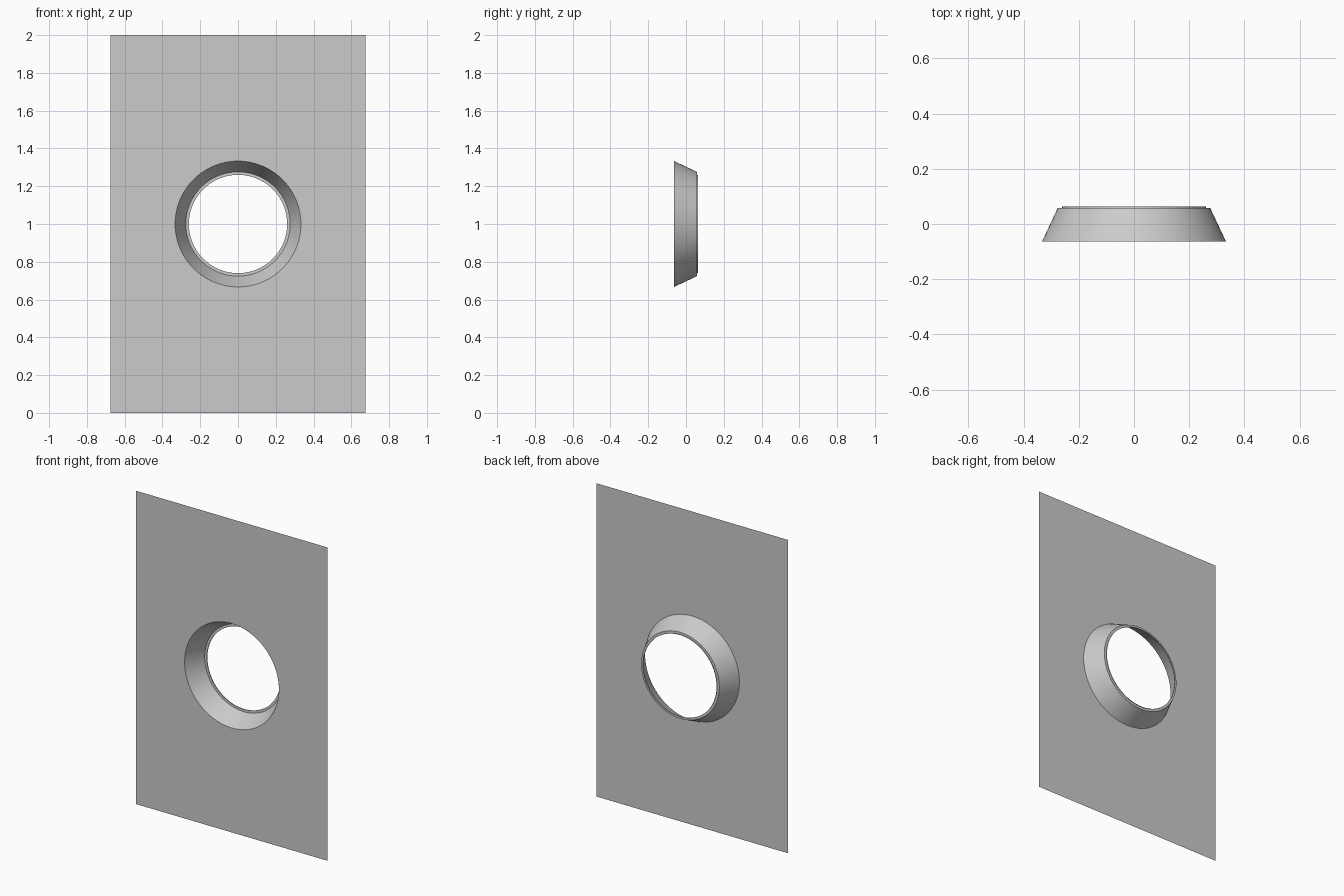
import bpy, bmesh
from math import cos, sin, tau

if "Cube" in bpy.data.objects:
    bpy.data.objects.remove(bpy.data.objects["Cube"])

SIDES = 96
CENTRE_Z = 1.0
HALF_WIDTH = 0.676
FRONT_Y, BACK_Y = -0.063, 0.063


def ring(bm, radius, y):
    return [bm.verts.new((radius * cos(tau * i / SIDES), y,
                          CENTRE_Z + radius * sin(tau * i / SIDES)))
            for i in range(SIDES)]


def loop_edges(bm, verts):
    return [bm.edges.new((a, b)) for a, b in zip(verts, verts[1:] + verts[:1])]


def finish(bm, name):
    mesh = bpy.data.meshes.new(name)
    bm.to_mesh(mesh)
    bm.free()
    obj = bpy.data.objects.new(name, mesh)
    bpy.context.collection.objects.link(obj)
    return obj


# Flat upright sheet with a round opening
bm = bmesh.new()
corners = [bm.verts.new((x * HALF_WIDTH, FRONT_Y, z))
           for x, z in ((-1, 0), (1, 0), (1, 2), (-1, 2))]
edges = loop_edges(bm, corners) + loop_edges(bm, ring(bm, 0.333, FRONT_Y))
bmesh.ops.triangle_fill(bm, use_beauty=True, edges=edges, normal=(0, -1, 0))
bm.normal_update()
bmesh.ops.reverse_faces(bm, faces=[f for f in bm.faces if f.normal.y > 0])
finish(bm, "wall_panel")

# Funnel, narrow seat and short rear lip, all open thin surfaces
profile = [(0.333, FRONT_Y), (0.276, 0.058), (0.260, 0.058), (0.260, BACK_Y)]
bm = bmesh.new()
rings = [ring(bm, r, y) for r, y in profile]
for outer, inner in zip(rings, rings[1:]):
    for i in range(SIDES):
        j = (i + 1) % SIDES
        bm.faces.new((outer[i], outer[j], inner[j], inner[i]))
funnel = finish(bm, "tapered_opening")

# Smooth round walls, crisp steps
bpy.context.view_layer.objects.active = funnel
funnel.select_set(True)
bpy.ops.object.shade_smooth_by_angle(angle=0.5)
